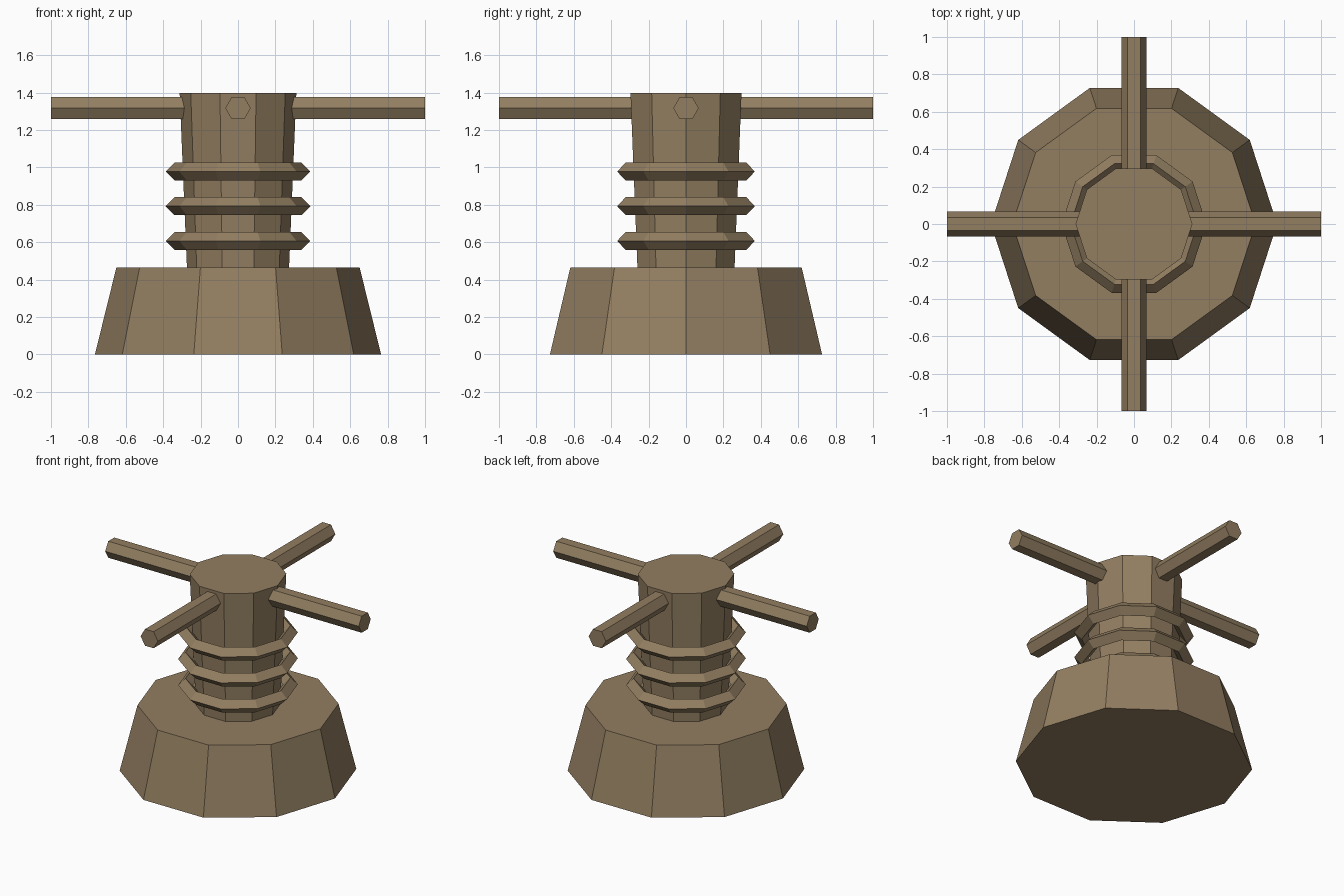
import bpy, math

if "Cube" in bpy.data.objects:
    bpy.data.objects.remove(bpy.data.objects["Cube"])

SIDES = 10

brown = bpy.data.materials.new("worn_brown")
brown.diffuse_color = (0.29, 0.21, 0.12, 1)
brown.use_nodes = True
brown.node_tree.nodes["Principled BSDF"].inputs["Base Color"].default_value = brown.diffuse_color


def finish(name):
    ob = bpy.context.object
    ob.name = ob.data.name = name
    ob.data.materials.append(brown)
    return ob


def lathe(name, profile, closed=False):
    """Revolve (radius, z) points into a ten-sided solid with corners on the x axis."""
    n = len(profile)
    verts = [(r * math.cos(2 * math.pi * i / SIDES), r * math.sin(2 * math.pi * i / SIDES), z)
             for i in range(SIDES) for r, z in profile]
    faces = []
    for i in range(SIDES):
        a, b = i * n, (i + 1) % SIDES * n
        for k in range(n if closed else n - 1):
            m = (k + 1) % n
            faces.append((a + k, b + k, b + m, a + m))
    if not closed:
        faces.append([i * n for i in reversed(range(SIDES))])
        faces.append([i * n + n - 1 for i in range(SIDES)])
    mesh = bpy.data.meshes.new(name)
    mesh.from_pydata(verts, [], faces)
    ob = bpy.data.objects.new(name, mesh)
    bpy.context.collection.objects.link(ob)
    bpy.context.view_layer.objects.active = ob
    return finish(name)


# Heavy tapered foot and the post that widens upward
lathe("base", [(0.765, 0), (0.65, 0.466)])
lathe("post", [(0.272, 0.44), (0.312, 1.397)])

# Three rope coils with a diamond cross-section
for i, z in enumerate((0.607, 0.793, 0.978)):
    r, R = 0.048, 0.339
    lathe(f"rope_coil_{i + 1}", [(R, z - r), (R + r, z), (R, z + r), (R - r, z)], closed=True)

# Four hexagonal push bars, flat side up, starting inside the post
for i, name in enumerate(("right_bar", "back_bar", "left_bar", "front_bar")):
    ang = i * math.pi / 2
    mid = 0.6
    bpy.ops.mesh.primitive_cylinder_add(
        vertices=6, radius=0.068, depth=0.8,
        location=(mid * math.cos(ang), mid * math.sin(ang), 1.317),
        rotation=(0, math.pi / 2, ang))
    finish(name)
